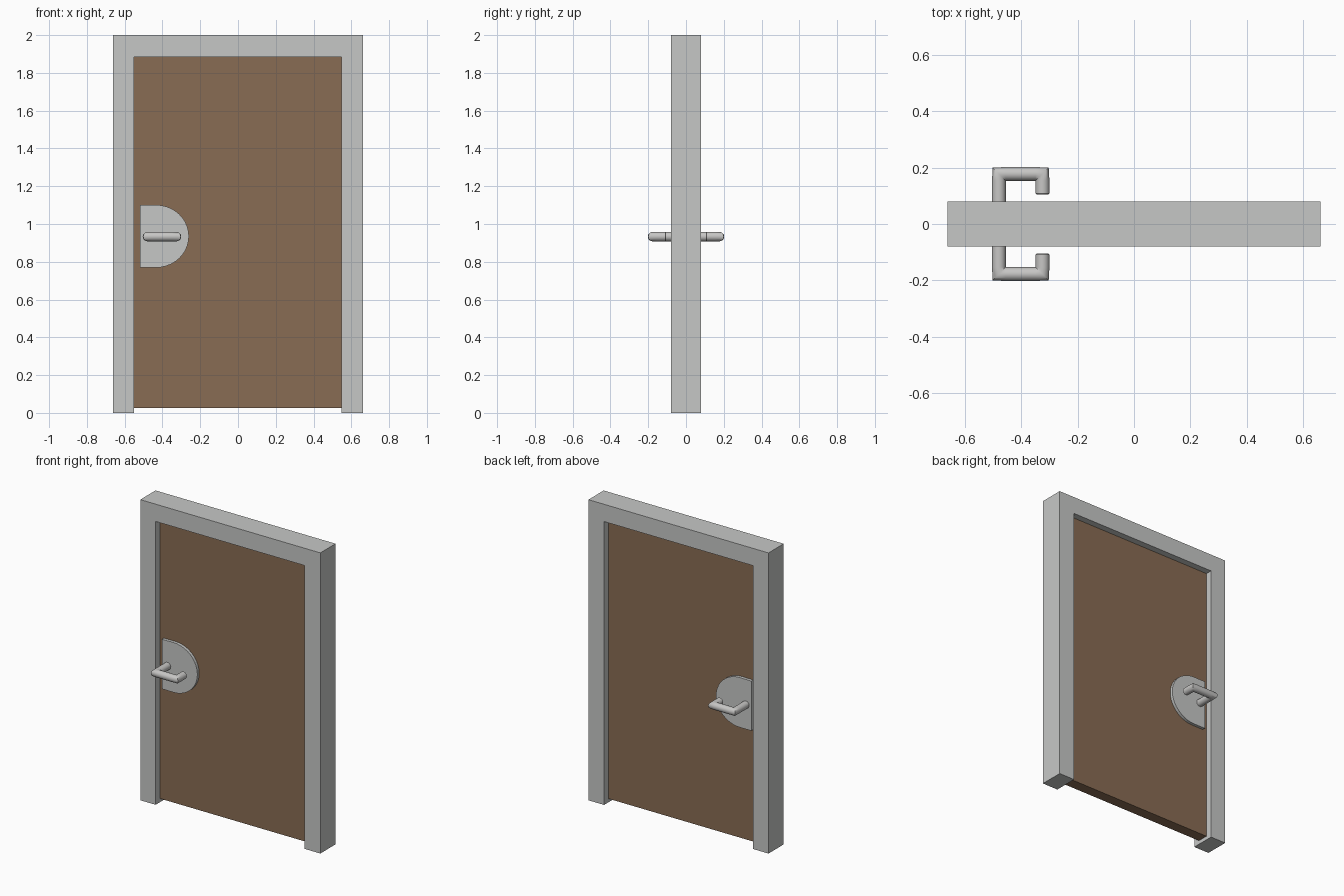
import bpy, bmesh, math
from mathutils import Vector

if "Cube" in bpy.data.objects:
    bpy.data.objects.remove(bpy.data.objects["Cube"])


def material(name, rgb):
    m = bpy.data.materials.new(name)
    m.diffuse_color = (*rgb, 1)
    m.use_nodes = True
    m.node_tree.nodes["Principled BSDF"].inputs["Base Color"].default_value = m.diffuse_color
    return m


GREY = material("light_grey", (0.565, 0.575, 0.565))
BROWN = material("wood_brown", (0.25, 0.15, 0.087))
METAL = material("handle_metal", (0.57, 0.565, 0.555))


def finish(name, bm, mat):
    bmesh.ops.recalc_face_normals(bm, faces=bm.faces)
    me = bpy.data.meshes.new(name)
    bm.to_mesh(me)
    bm.free()
    me.materials.append(mat)
    ob = bpy.data.objects.new(name, me)
    bpy.context.collection.objects.link(ob)
    return ob


def slab(name, profile, y0, y1, mat):
    """Extrude an x-z outline from y0 to y1."""
    bm = bmesh.new()
    face = bm.faces.new([bm.verts.new((x, y0, z)) for x, z in profile])
    ext = bmesh.ops.extrude_face_region(bm, geom=[face])
    moved = [v for v in ext["geom"] if isinstance(v, bmesh.types.BMVert)]
    bmesh.ops.translate(bm, verts=moved, vec=(0, y1 - y0, 0))
    return finish(name, bm, mat)


def smooth(ob, angle):
    bpy.ops.object.select_all(action='DESELECT')
    ob.select_set(True)
    bpy.context.view_layer.objects.active = ob
    bpy.ops.object.shade_smooth_by_angle(angle=math.radians(angle))


def handle(name, s):
    """Round bar swept along a mitred U path; s = -1 front, 1 back."""
    r, zc, n = 0.0245, 0.933, 20
    xa, xb, yo = -0.48, -0.325, 0.178
    d = math.sqrt(0.5)
    # ring: centre x, y, outward direction x, y, inner scale, outer scale
    rings = [
        (xa, 0.03, -1, 0, 1, 1),
        (xa, yo - r, -1, 0, 1, 1),
        (xa, yo, -d, d, 1.414, 1.27),
        (xa + r, yo, 0, 1, 1, 1),
        (xb - r, yo, 0, 1, 1, 1),
        (xb, yo, d, d, 1.414, 1.27),
        (xb, yo - r, 1, 0, 1, 1),
        (xb, 0.109, 1, 0, 1, 1),
        (xb, 0.105, 1, 0, 0.85, 0.85),
    ]
    bm = bmesh.new()
    loops = []
    for k, (cx, cy, ox, oy, inner, outer) in enumerate(rings):
        loop = []
        h = 0.85 if k == len(rings) - 1 else 1
        for i in range(n):
            a = 2 * math.pi * i / n
            c = r * math.cos(a)
            c *= outer if c > 0 else inner
            loop.append(bm.verts.new((cx + ox * c, s * (cy + oy * c),
                                      zc + h * r * math.sin(a))))
        loops.append(loop)
    for a, b in zip(loops, loops[1:]):
        for i in range(n):
            j = (i + 1) % n
            bm.faces.new((a[i], a[j], b[j], b[i]))
    bm.faces.new(loops[0])
    bm.faces.new(loops[-1])
    bmesh.ops.remove_doubles(bm, verts=bm.verts, dist=0.0003)
    smooth(finish(name, bm, METAL), 40)


# Door frame: two jambs and header in one outline
slab("door_frame", [(-0.663, 0), (-0.55, 0), (-0.55, 1.885), (0.547, 1.885),
                    (0.547, 0), (0.662, 0), (0.662, 2), (-0.663, 2)],
     -0.08, 0.08, GREY)

# Door leaf, recessed in the frame
slab("door_leaf", [(-0.55, 0.025), (0.547, 0.025), (0.547, 1.885),
                   (-0.55, 1.885)], -0.036, 0.036, BROWN)

# D-shaped plate and lever handle on each side
outline = [(-0.52, 1.10), (-0.52, 0.77)]
for i in range(21):
    t = math.pi * (i / 20 - 0.5)
    outline.append((-0.435 + 0.175 * math.cos(t), 0.935 + 0.166 * math.sin(t)))
for side, s in (("front", -1), ("back", 1)):
    slab(side + "_plate", outline, s * 0.03, s * 0.056, GREY)
    handle(side + "_handle", s)
